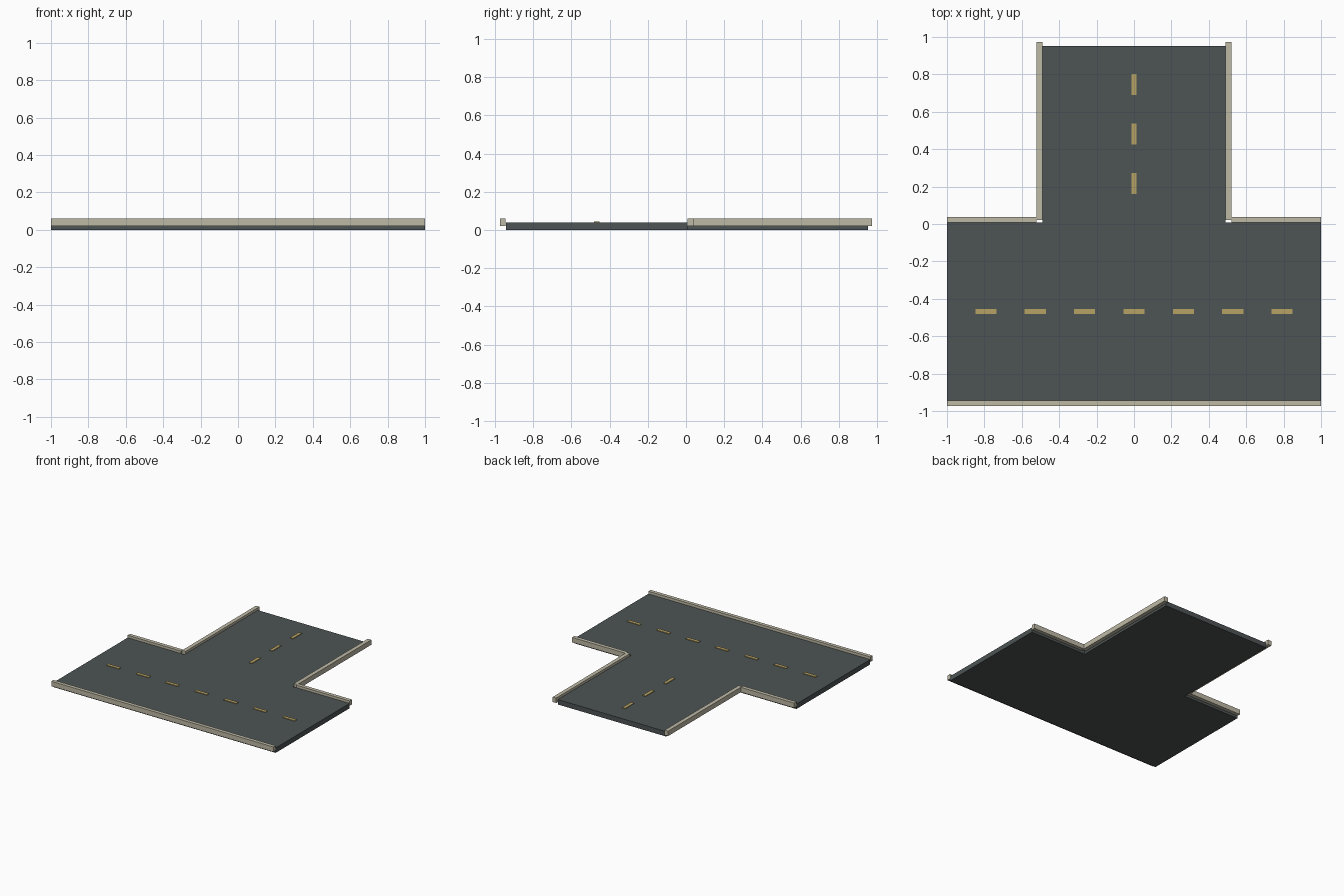
import bpy

if "Cube" in bpy.data.objects:
    bpy.data.objects.remove(bpy.data.objects["Cube"])


def material(name, rgb):
    m = bpy.data.materials.new(name)
    m.diffuse_color = (*rgb, 1)
    m.use_nodes = True
    m.node_tree.nodes["Principled BSDF"].inputs["Base Color"].default_value = m.diffuse_color
    return m


ASPHALT = material("asphalt", (0.075, 0.088, 0.088))
CONCRETE = material("concrete", (0.52, 0.49, 0.38))
PAINT = material("yellow_paint", (0.47, 0.36, 0.13))


def box(name, x, y, z, mat):
    """Box from (min, max) ranges on each axis."""
    lo, hi = zip(x, y, z)
    bpy.ops.mesh.primitive_cube_add(size=1, location=[(a + b) / 2 for a, b in zip(lo, hi)])
    ob = bpy.context.object
    ob.name = name
    ob.scale = [b - a for a, b in zip(lo, hi)]
    bpy.ops.object.transform_apply(location=False, rotation=False, scale=True)
    ob.data.materials.append(mat)
    return ob


ROAD_Z, KERB_Z, DASH_Z = (0, 0.04), (0.02, 0.06), (0.038, 0.045)

# Road slabs: the through road and the side road that joins it
box("main_road", (-1, 1), (-0.943, 0.008), ROAD_Z, ASPHALT)
box("side_road", (-0.488, 0.488), (0.008, 0.953), ROAD_Z, ASPHALT)

# Kerbs: one along the front, a mirrored pair on each side of the junction
box("front_kerb", (-1, 1), (-0.974, -0.945), KERB_Z, CONCRETE)
for side, s in (("left", -1), ("right", 1)):
    box(f"back_kerb_{side}", sorted((s * 0.52, s)), (0.008, 0.038), KERB_Z, CONCRETE)
    box(f"side_kerb_{side}", sorted((s * 0.488, s * 0.52)), (0.022, 0.974), KERB_Z, CONCRETE)

# Painted centre-line dashes
L, W, STEP = 0.0565, 0.0135, 0.264
for i in range(-3, 4):
    c = i * STEP
    box(f"main_dash_{i + 4}", (c - L, c + L), (-0.467 - W, -0.467 + W), DASH_Z, PAINT)
for i in range(3):
    c = 0.217 + i * STEP
    box(f"side_dash_{i + 1}", (-W, W), (c - L, c + L), DASH_Z, PAINT)
